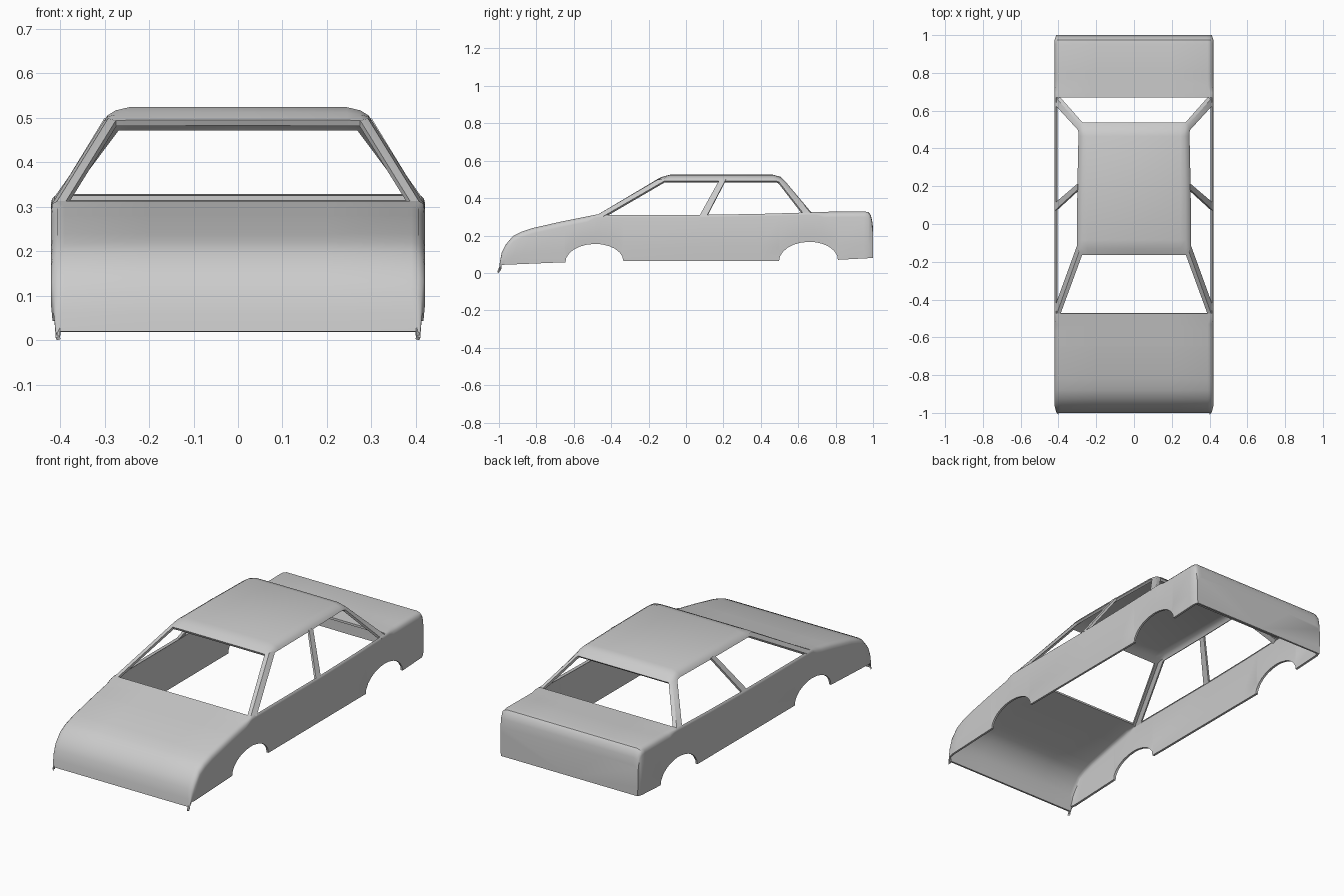
import bpy, bmesh, math
from mathutils import Vector

if "Cube" in bpy.data.objects:
    bpy.data.objects.remove(bpy.data.objects["Cube"])


def interp(table, y):
    """Piecewise linear lookup in a list of (y, value)."""
    for (a, u), (b, v) in zip(table, table[1:]):
        if y <= b:
            return u + (v - u) * max(0, y - a) / (b - a)
    return table[-1][1]


def finish(name, bm, thickness):
    """Turn a half shell into a mirrored sheet-metal object."""
    bmesh.ops.remove_doubles(bm, verts=bm.verts, dist=0.0004)
    bmesh.ops.recalc_face_normals(bm, faces=bm.faces)
    mid = Vector((0, 0.1, 0.1))
    if sum(f.normal.dot(f.calc_center_median() - mid) * f.calc_area() for f in bm.faces) < 0:
        bmesh.ops.reverse_faces(bm, faces=bm.faces)
    me = bpy.data.meshes.new(name)
    bm.to_mesh(me)
    bm.free()
    ob = bpy.data.objects.new(name, me)
    bpy.context.collection.objects.link(ob)
    bpy.ops.object.select_all(action='DESELECT')
    bpy.context.view_layer.objects.active = ob
    ob.select_set(True)
    m = ob.modifiers.new("mirror", 'MIRROR')
    m.merge_threshold = 0.0005
    s = ob.modifiers.new("sheet", 'SOLIDIFY')
    s.thickness, s.offset = thickness, -1
    for n in ("mirror", "sheet"):
        bpy.ops.object.modifier_apply(modifier=n)
    bpy.ops.object.shade_smooth_by_angle(angle=math.radians(35))
    return ob


def grid(bm, rows, keep=lambda i, j: True):
    """Skin quads between rows of points."""
    vs = [[bm.verts.new(p) for p in r] for r in rows]
    for i in range(len(vs) - 1):
        for j in range(len(vs[i]) - 1):
            if keep(i, j):
                bm.faces.new((vs[i][j], vs[i + 1][j], vs[i + 1][j + 1], vs[i][j + 1]))
    bmesh.ops.delete(bm, geom=[v for v in bm.verts if not v.link_faces], context='VERTS')
    return vs


# Lower body: side silhouettes
WIND, REAR = -0.473, 0.67
top = [(-1, .02), (-.995, .06), (-.985, .11), (-.965, .15), (-.925, .197), (-.88, .22), (-.82, .24),
       (-.65, .278), (WIND, .313), (.1, .313), (.4, .318), (REAR, .326), (.95, .329),
       (.975, .325), (.988, .31), (.995, .28), (1, .24)]
bottom = [(-1, 0), (-.995, .02), (-.985, .043), (-.645, .057), (-.335, .063), (.5, .064), (.81, .07), (1, .08)]
width = [(-1, .41), (-.97, .42), (.975, .42), (1, .412)]
arches = [(-.49, .155, .095), (.655, .157, .099)]


def floor_z(y):
    z = interp(bottom, y)
    for c, r, h in arches:
        if abs(y - c) < r:
            z += h * math.sqrt(1 - ((y - c) / r) ** 2)
    return z


ys = {y for y, _ in top + bottom}
for c, r, h in arches:
    ys |= {round(c - r * math.cos(math.pi * k / 12), 4) for k in range(13)}
ys = sorted(ys)


def section(y):
    zb, zt, w = floor_z(y), interp(top, y), interp(width, y)
    big = .03 if y < WIND - .05 or y > REAR + .05 else .016
    r = min(big, .4 * (zt - zb))
    return [(w - .003, y, zb), (w, y, zb + .3 * (zt - zb)), (w, y, zt - r), (w - .12 * r, y, zt - .5 * r),
            (w - .45 * r, y, zt - .15 * r), (w - r, y, zt), (.2, y, zt), (0, y, zt)]


bm = bmesh.new()
rows = [section(y) for y in ys]
cabin = lambda y: WIND - .001 < y < REAR - .001
vs = grid(bm, rows, lambda i, j: j < 4 or not cabin(ys[i]))
tail = vs[-1]
bm.faces.new(tail + [bm.verts.new((0, 1, .08))])          # rear panel
finish("lower_body", bm, .012)

# Roof panel with rounded rails, plus front and rear pillars
bm = bmesh.new()


def roof_row(y, dx=0):
    return [(0, y, .525), (.245, y, .524), (.275 + dx, y, .517), (.293 + dx, y, .506), (.302 + dx, y, .492)]


front_edge = [(0, -.165, .495), (.245, -.165, .495), (.275, -.165, .494), (.292, -.15, .499), (.302, -.115, .492)]
front_mid = [(0, -.13, .513), (.245, -.13, .512), (.276, -.128, .507), (.294, -.12, .503), (.302, -.105, .492)]
rear_mid = [(0, .505, .514), (.245, .505, .513), (.272, .503, .507), (.287, .497, .5), (.295, .488, .49)]
rear_edge = [(0, .538, .482), (.245, .538, .482), (.272, .537, .482), (.287, .525, .486), (.296, .497, .487)]
grid(bm, [front_edge, front_mid, roof_row(-.085), roof_row(.2, -.002), roof_row(.465, -.008), rear_mid, rear_edge])
grid(bm, [front_edge[2:], [(.388, WIND, .311), (.409, -.476, .309), (.42, -.44, .304)]])
grid(bm, [rear_edge[2:], [(.39, REAR, .324), (.41, .665, .322), (.42, .632, .312)]])
finish("roof_and_pillars", bm, .014)

# Slanted centre pillars
bm = bmesh.new()
grid(bm, [[(.418, .072, .306), (.418, .112, .306)], [(.3, .18, .5), (.3, .213, .5)]])
finish("centre_pillars", bm, .012)
